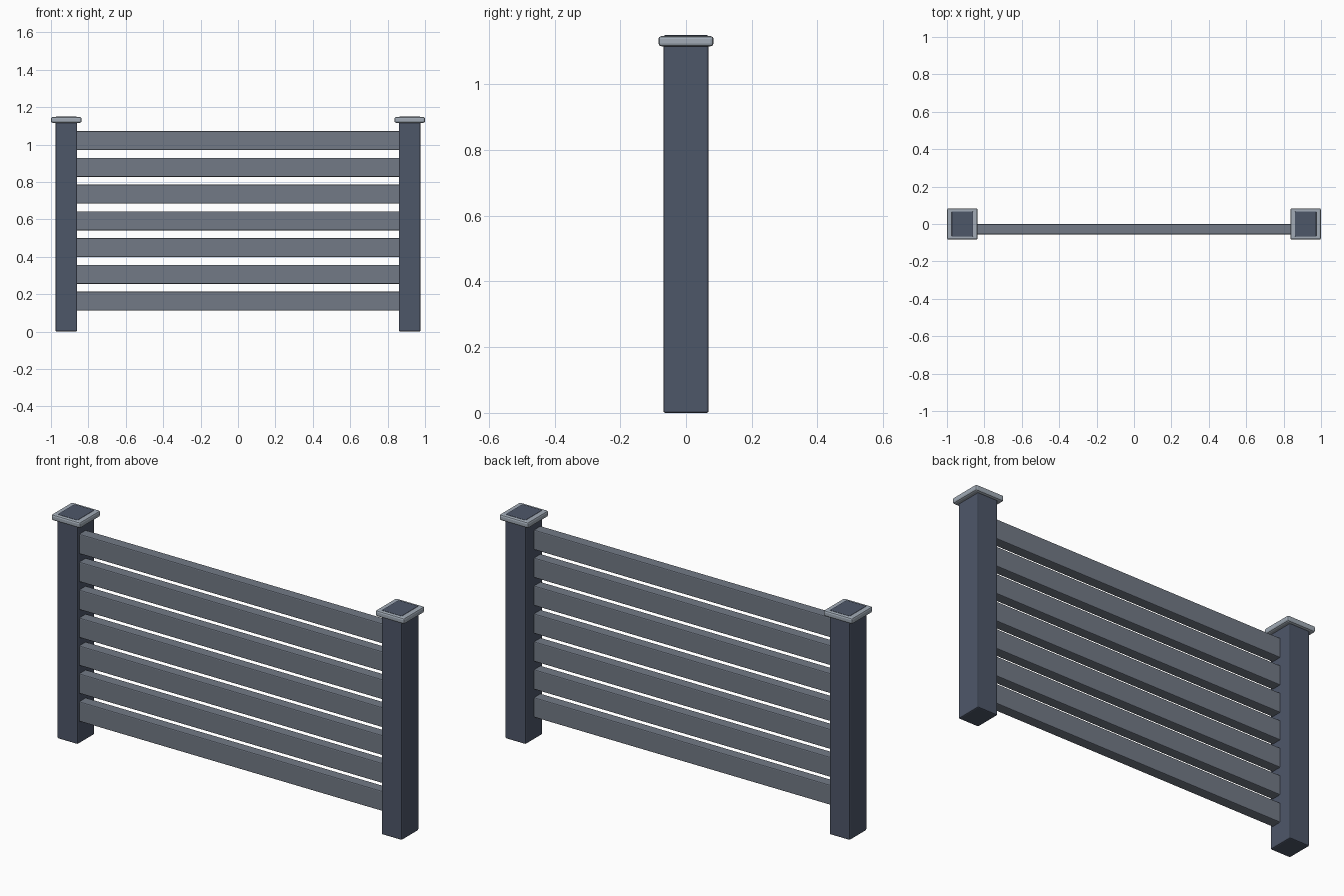
import bpy

if "Cube" in bpy.data.objects:
    bpy.data.objects.remove(bpy.data.objects["Cube"])


def material(name, rgb):
    m = bpy.data.materials.new(name)
    m.diffuse_color = (*rgb, 1)
    m.use_nodes = True
    m.node_tree.nodes["Principled BSDF"].inputs["Base Color"].default_value = m.diffuse_color
    return m


def box(name, lo, hi, bevel, mat, segments=2):
    """Bevelled box between two corners."""
    bpy.ops.mesh.primitive_cube_add(size=1, location=[(a + b) / 2 for a, b in zip(lo, hi)])
    ob = bpy.context.object
    ob.name = name
    ob.scale = [b - a for a, b in zip(lo, hi)]
    bpy.ops.object.transform_apply(location=False, rotation=False, scale=True)
    mod = ob.modifiers.new("soft_edges", "BEVEL")
    mod.width = bevel
    mod.segments = segments
    ob.data.materials.append(mat)
    return ob


post_mat = material("dark_slate", (0.076, 0.095, 0.141))
rail_mat = material("mid_grey", (0.17, 0.195, 0.24))
cap_mat = material("light_grey", (0.36, 0.41, 0.47))

# Posts run up through the collar caps and show on top
for side, label in ((-1, "left"), (1, "right")):
    cx = side * 0.918
    box(label + "_post", (cx - 0.058, -0.069, 0), (cx + 0.058, 0.069, 1.15), 0.006, post_mat)
    box(label + "_cap", (cx - 0.082, -0.084, 1.116), (cx + 0.082, 0.084, 1.147), 0.009, cap_mat)

# Seven evenly spaced horizontal slats, set toward the front
for i in range(7):
    z = 0.163 + i * 0.143
    box(f"slat_{i + 1}", (-0.87, -0.055, z - 0.051), (0.87, 0.0, z + 0.051), 0.005, rail_mat)
